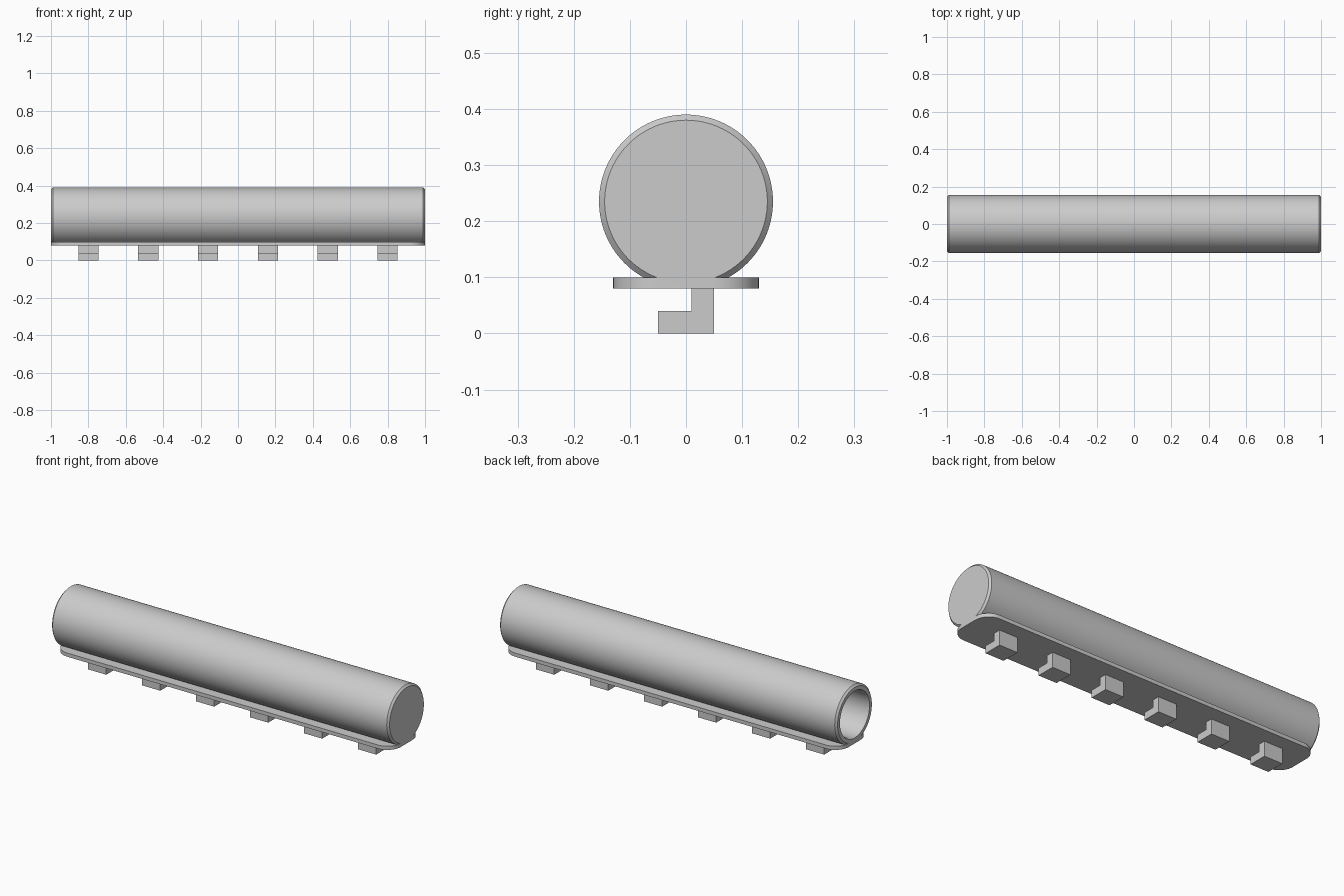
import bpy, bmesh
from math import sin, cos, pi, radians

if "Cube" in bpy.data.objects:
    bpy.data.objects.remove(bpy.data.objects["Cube"])

def finish(name, bm, smooth=False):
    bmesh.ops.recalc_face_normals(bm, faces=bm.faces)
    me = bpy.data.meshes.new(name)
    bm.to_mesh(me)
    bm.free()
    ob = bpy.data.objects.new(name, me)
    bpy.context.collection.objects.link(ob)
    if smooth:
        bpy.ops.object.select_all(action='DESELECT')
        ob.select_set(True)
        bpy.context.view_layer.objects.active = ob
        bpy.ops.object.shade_smooth_by_angle(angle=radians(30))
    return ob

def prism(name, points, offset, smooth=False):
    """Extrude a planar outline along an offset vector."""
    bm = bmesh.new()
    face = bm.faces.new([bm.verts.new(p) for p in points])
    ext = bmesh.ops.extrude_face_region(bm, geom=[face])
    bmesh.ops.translate(bm, vec=offset,
                        verts=[v for v in ext['geom'] if isinstance(v, bmesh.types.BMVert)])
    return finish(name, bm, smooth)

# Tube: lathed (x, radius) profile, closed at +x, open bore at -x
AXIS_Z, SIDES = 0.235, 96
profile = [(0.965, 0.12), (-0.99, 0.12), (-1, 0.125), (-1, 0.145),
           (-0.99, 0.155), (0.99, 0.155), (1, 0.145)]
bm = bmesh.new()
rings = [[bm.verts.new((x, r * cos(2 * pi * i / SIDES), AXIS_Z + r * sin(2 * pi * i / SIDES)))
          for i in range(SIDES)] for x, r in profile]
for a, b in zip(rings, rings[1:]):
    for i in range(SIDES):
        j = (i + 1) % SIDES
        bm.faces.new((a[i], a[j], b[j], b[i]))
bm.faces.new(rings[0])
bm.faces.new(rings[-1])
finish("tube", bm, True)

# Base plate with rounded corners
R, HX, HY, SEG = 0.08, 1.0, 0.13, 12
outline = []
for k, (sx, sy) in enumerate([(1, 1), (-1, 1), (-1, -1), (1, -1)]):
    for i in range(SEG + 1):
        t = pi / 2 * (k + i / SEG)
        outline.append((sx * (HX - R) + R * cos(t), sy * (HY - R) + R * sin(t), 0.08))
prism("base_plate", outline, (0, 0, 0.02), True)

# Row of L-shaped hooks under the plate
hook = [(-0.05, 0), (0.05, 0), (0.05, 0.08), (0.01, 0.08), (0.01, 0.04), (-0.05, 0.04)]
W = 0.108
for n in range(6):
    x = -0.8 + 0.32 * n
    prism(f"hook_{n + 1}", [(x - W / 2, y, z) for y, z in hook], (W, 0, 0))
